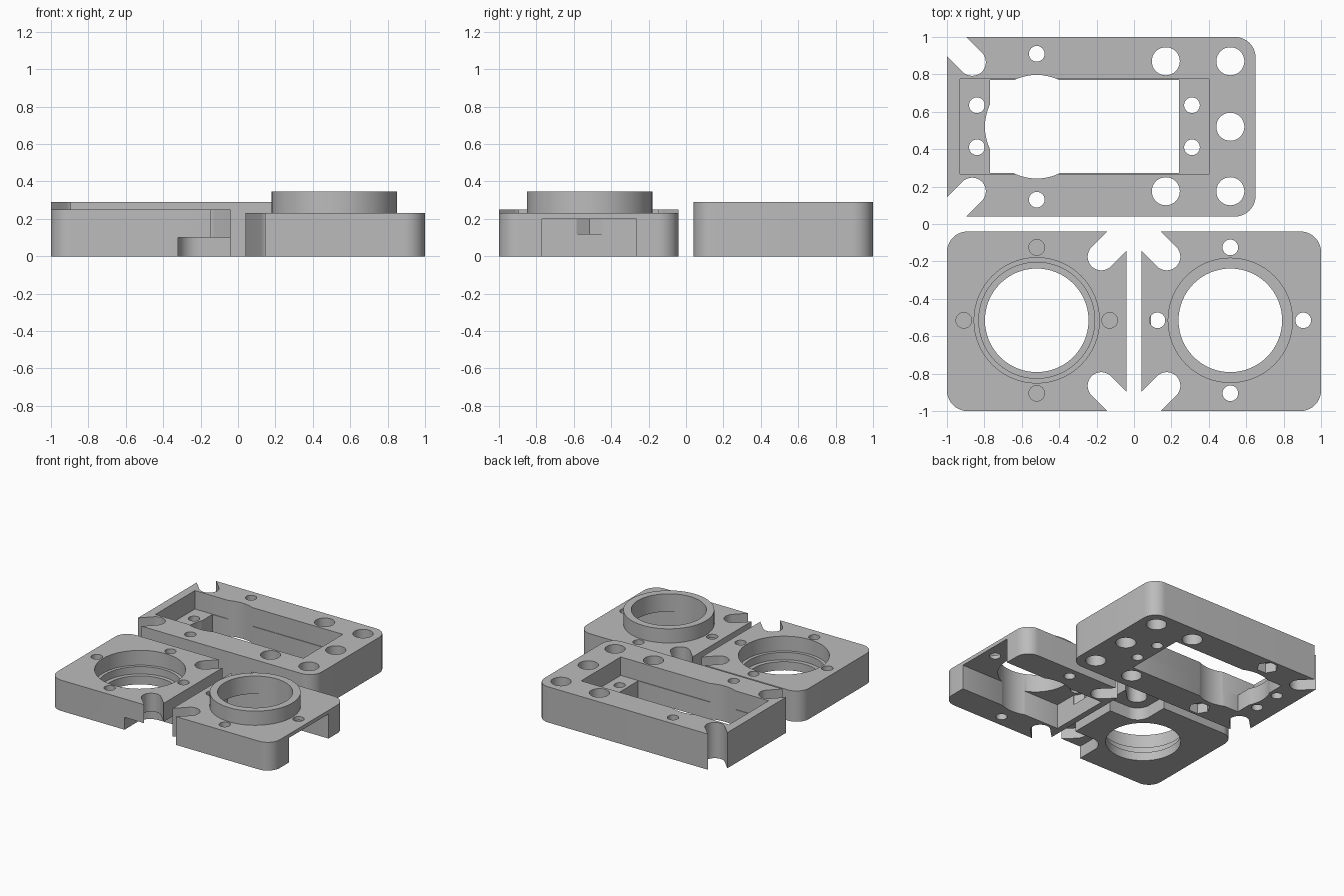
import bpy, bmesh
from math import sin, cos, pi, atan2, radians

cube = bpy.data.objects.get("Cube")
if cube:
    bpy.data.objects.remove(cube)

grey = bpy.data.materials.new("plain grey")
grey.use_nodes = True
grey.diffuse_color = (0.5, 0.5, 0.5, 1)
grey.node_tree.nodes["Principled BSDF"].inputs["Base Color"].default_value = (0.5, 0.5, 0.5, 1)

LOW, HIGH = -0.1, 0.5      # limits for cuts that pass right through
BORE, SCREW, SLOT, CORNER = 0.277, 0.042, 0.073, 0.11


def arc(x, y, r, start, end, n):
    return [(x + r * cos(start + (end - start) * i / n),
             y + r * sin(start + (end - start) * i / n)) for i in range(n + 1)]


def circle(x, y, r, n=32, turn=0):
    return arc(x, y, r, turn, turn + 2 * pi, n)[:-1]


def rect(x0, x1, y0, y1, rounded=""):
    """Outline whose corners named in rounded (sw, se, ne, nw) are radiused."""
    pts = []
    corners = [("sw", x0, y0, 1, 1), ("se", x1, y0, -1, 1),
               ("ne", x1, y1, -1, -1), ("nw", x0, y1, 1, -1)]
    for i, (name, x, y, sx, sy) in enumerate(corners):
        if name in rounded.split():
            a = pi + i * pi / 2
            pts += arc(x + sx * CORNER, y + sy * CORNER, CORNER, a, a + pi / 2, 10)
        else:
            pts.append((x, y))
    return pts


def corner_slot(x, y, dx, dy):
    """Round-ended diagonal slot leaving through the corner at x, y."""
    cx, cy = x - 0.135 * dx, y - 0.135 * dy
    a = atan2(dy, dx)
    pts = arc(cx, cy, SLOT, a + pi / 2, a + 3 * pi / 2, 16)
    return pts + [(px + 0.3 * dx, py + 0.3 * dy) for px, py in (pts[-1], pts[0])]


def prism(name, outline, z0, z1):
    bm = bmesh.new()
    face = bm.faces.new([bm.verts.new((x, y, z0)) for x, y in outline])
    grown = bmesh.ops.extrude_face_region(bm, geom=[face])["geom"]
    bmesh.ops.translate(bm, vec=(0, 0, z1 - z0),
                        verts=[v for v in grown if isinstance(v, bmesh.types.BMVert)])
    bmesh.ops.recalc_face_normals(bm, faces=bm.faces)
    mesh = bpy.data.meshes.new(name)
    bm.to_mesh(mesh)
    bm.free()
    mesh.materials.append(grey)
    obj = bpy.data.objects.new(name, mesh)
    bpy.context.collection.objects.link(obj)
    return obj


def combine(obj, outline, z0=LOW, z1=HIGH, operation="DIFFERENCE"):
    tool = prism("cutter", outline, z0, z1)
    mod = obj.modifiers.new("cut", "BOOLEAN")
    mod.operation, mod.solver, mod.object = operation, "EXACT", tool
    graph = bpy.context.evaluated_depsgraph_get()
    mesh = bpy.data.meshes.new_from_object(obj.evaluated_get(graph))
    obj.modifiers.clear()
    obj.data = mesh
    bpy.data.objects.remove(tool)


def four_around(x, y, d):
    return [(x + d, y), (x - d, y), (x, y + d), (x, y - d)]


# Long back plate: stepped window, bore relief, holes and nut traps
back = prism("back_plate", rect(-1, 0.65, 0.04, 1, "se ne"), 0, 0.29)
combine(back, rect(-0.93, 0.4, 0.267, 0.775), 0.14)
combine(back, rect(-0.77, 0.24, 0.272, 0.77))
combine(back, circle(-0.52, 0.52, BORE, 64))
for y, dy in ((0.04, -1), (1, 1)):
    combine(back, corner_slot(-1, y, -1, dy))
for x, y in ((0.17, 0.87), (0.17, 0.175), (0.515, 0.87), (0.515, 0.52), (0.515, 0.175)):
    combine(back, circle(x, y, 0.075))
for x in (-0.84, 0.31):
    for y in (0.41, 0.635):
        combine(back, circle(x, y, SCREW))
for y in (0.13, 0.91):
    combine(back, circle(-0.52, y, SCREW))
    combine(back, circle(-0.52, y, 0.08, 6), LOW, 0.08)

# Socket plate: stepped bore, blind holes and undercut corners
socket = prism("socket_plate", rect(-1, -0.04, -1, -0.04, "sw nw"), 0, 0.25)
combine(socket, circle(-0.52, -0.515, BORE, 64))
combine(socket, circle(-0.52, -0.515, 0.31, 64), 0.07)
combine(socket, circle(-0.52, -0.515, 0.335, 64), 0.13)
for x, y in four_around(-0.52, -0.515, 0.39):
    combine(socket, circle(x, y, SCREW), 0.13)
combine(socket, rect(-0.32, 0.1, -1.2, -0.72, "nw"), LOW, 0.1)
combine(socket, rect(-0.32, 0.1, -0.32, 0.2, "sw"), LOW, 0.1)
for y, dy in ((-1, -1), (-0.04, 1)):
    combine(socket, corner_slot(-0.04, y, 1, dy))

# Collar plate: raised ring, open channel underneath and one nut trap
collar = prism("collar_plate", rect(0.04, 1, -1, -0.04, "se ne"), 0, 0.23)
combine(collar, circle(0.515, -0.515, 0.335, 64), 0.15, 0.345, "UNION")
combine(collar, rect(0.09, 1.2, -0.77, -0.265), LOW, 0.2)
combine(collar, circle(0.515, -0.515, BORE, 64))
for x, y in four_around(0.515, -0.515, 0.39):
    blind = 0.12 if x < 0.2 else LOW
    combine(collar, circle(x, y, SCREW), blind)
combine(collar, circle(0.125, -0.515, 0.08, 6), 0.12, 0.2)
for y, dy in ((-1, -1), (-0.04, 1)):
    combine(collar, corner_slot(0.04, y, -1, dy))

# Smooth the round walls and keep the machined edges crisp
for obj in (back, socket, collar):
    bpy.ops.object.select_all(action="DESELECT")
    obj.select_set(True)
    bpy.context.view_layer.objects.active = obj
    bpy.ops.object.shade_smooth_by_angle(angle=radians(30))
